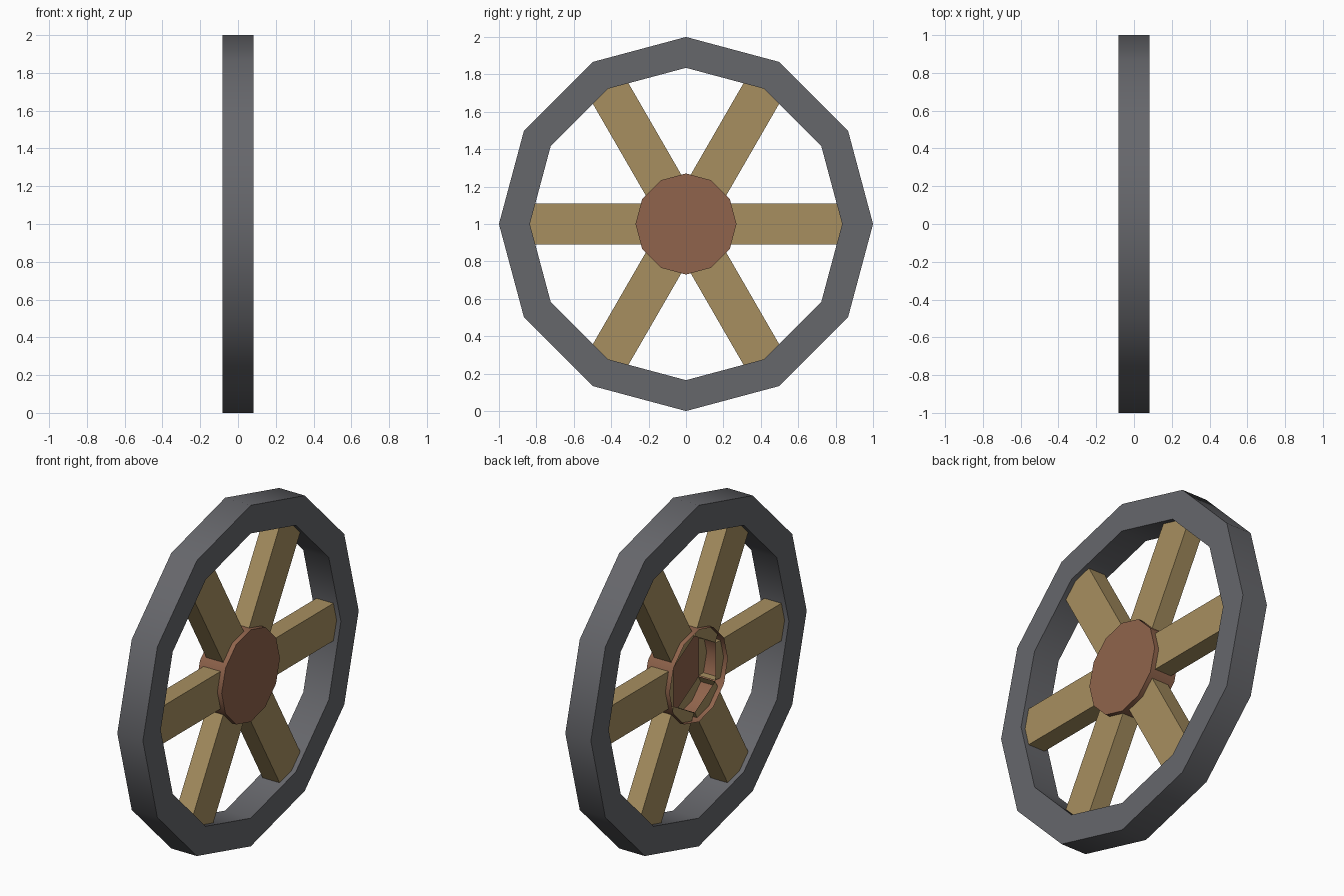
import bpy, bmesh, math
from mathutils import Matrix, Vector

if "Cube" in bpy.data.objects:
    bpy.data.objects.remove(bpy.data.objects["Cube"])

SIDES = 12
HALF_W = 0.083
CENTRE = Vector((0, 0, 1))


def material(name, rgb):
    m = bpy.data.materials.new(name)
    m.diffuse_color = (*rgb, 1)
    m.use_nodes = True
    m.node_tree.nodes["Principled BSDF"].inputs["Base Color"].default_value = m.diffuse_color
    return m


def finish(name, bm, mat, smooth=True):
    me = bpy.data.meshes.new(name)
    bm.to_mesh(me)
    bm.free()
    ob = bpy.data.objects.new(name, me)
    bpy.context.collection.objects.link(ob)
    ob.location = CENTRE
    me.materials.append(mat)
    if smooth:
        bpy.ops.object.select_all(action='DESELECT')
        ob.select_set(True)
        bpy.context.view_layer.objects.active = ob
        bpy.ops.object.shade_smooth_by_angle(angle=math.radians(40))
    return ob


def ring(bm, r, x):
    return [bm.verts.new((x, r * math.cos(a), r * math.sin(a)))
            for a in (2 * math.pi * i / SIDES for i in range(SIDES))]


def bridge(bm, a, b):
    for i in range(SIDES):
        j = (i + 1) % SIDES
        bm.faces.new((a[i], a[j], b[j], b[i]))


metal = material("dark_metal", (0.133, 0.135, 0.148))
wood = material("wood", (0.386, 0.275, 0.117))
hub_mat = material("red_wood", (0.279, 0.127, 0.072))

# Rim: square section swept round twelve sides
bm = bmesh.new()
section = [(1.0, -HALF_W), (1.0, HALF_W), (0.835, HALF_W), (0.835, -HALF_W)]
loops = [ring(bm, r, x) for r, x in section]
for k in range(4):
    bridge(bm, loops[k], loops[(k + 1) % 4])
bmesh.ops.recalc_face_normals(bm, faces=bm.faces)
finish("rim", bm, metal)

# Hub: shell capped on the outer side, open on the inner side
bm = bmesh.new()
inner, outer = ring(bm, 0.27, -HALF_W), ring(bm, 0.27, HALF_W)
bridge(bm, inner, outer)
bm.faces.new(outer)
bmesh.ops.recalc_face_normals(bm, faces=bm.faces)
finish("hub", bm, hub_mat)

# Spokes: six square tubes from inside the hub into the rim
R0, R1 = 0.195, 0.85
for n in range(6):
    bm = bmesh.new()
    bmesh.ops.create_cube(bm, size=1, matrix=Matrix.Translation((0, (R0 + R1) / 2, 0))
                          @ Matrix.Diagonal((0.11, R1 - R0, 0.22, 1)))
    ends = [f for f in bm.faces if abs(f.normal.y) > 0.9]
    bmesh.ops.delete(bm, geom=ends, context='FACES_ONLY')
    bm.transform(Matrix.Rotation(n * math.pi / 3, 4, 'X'))
    finish(f"spoke_{n + 1}", bm, wood, smooth=False)
